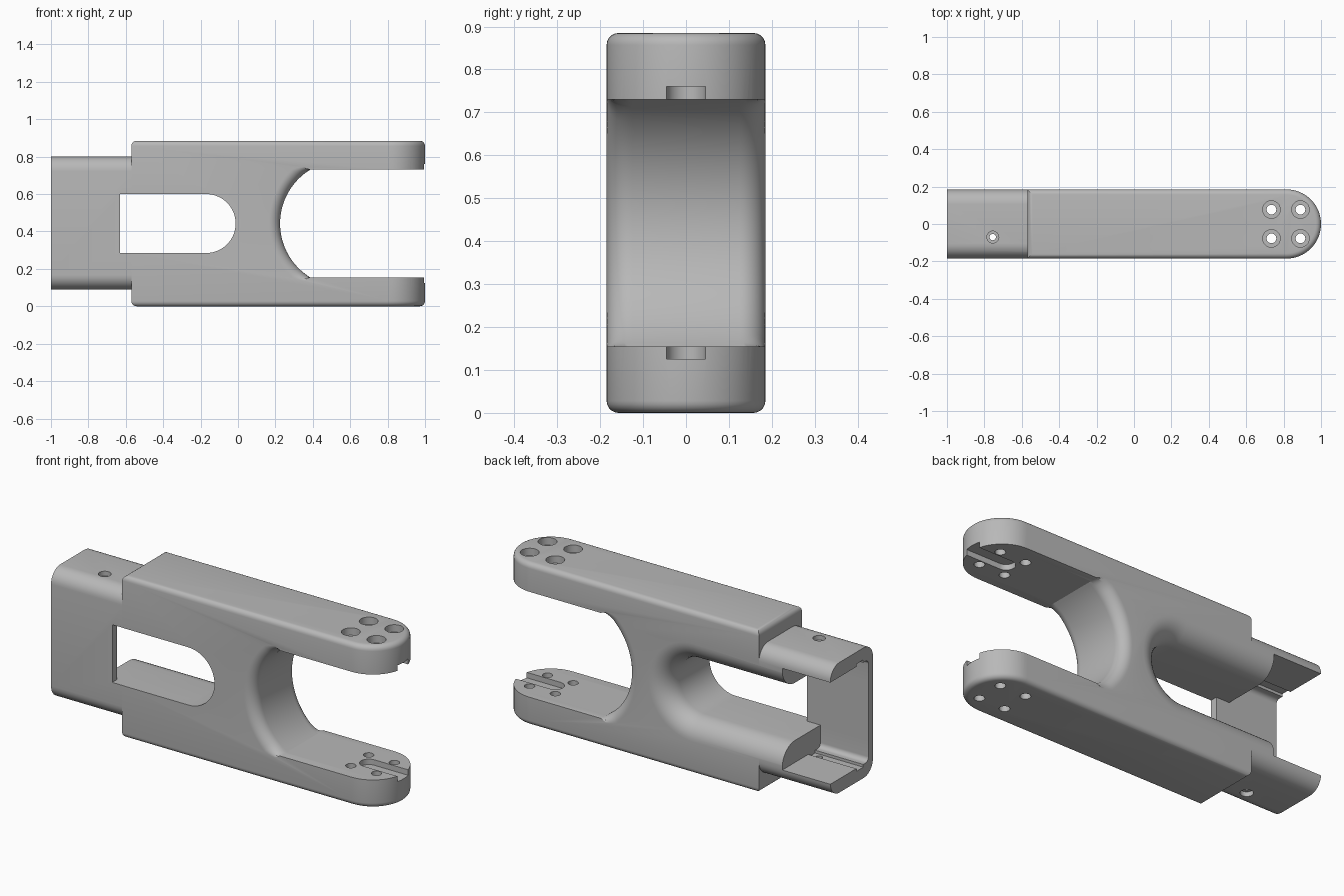
import bpy, bmesh, math

cube = bpy.data.objects.get("Cube")
if cube:
    bpy.data.objects.remove(cube, do_unlink=True)

HALF = 0.185          # half thickness of the arm
MID = 0.4425          # height of the centre line
TOP = 0.885

metal = bpy.data.materials.new("grey_metal")
metal.use_nodes = True
metal.diffuse_color = (0.48, 0.48, 0.48, 1)
metal.node_tree.nodes["Principled BSDF"].inputs["Base Color"].default_value = (0.48, 0.48, 0.48, 1)


def loft(name, axis, rings):
    """Closed solid through (level, outline) rings stacked along an axis."""
    place = {"x": lambda a, b, l: (l, a, b),
             "y": lambda a, b, l: (a, l, b),
             "z": lambda a, b, l: (a, b, l)}[axis]
    bm = bmesh.new()
    loops = [[bm.verts.new(place(a, b, level)) for a, b in pts] for level, pts in rings]
    n = len(loops[0])
    for low, high in zip(loops, loops[1:]):
        for i in range(n):
            j = (i + 1) % n
            bm.faces.new((low[i], low[j], high[j], high[i]))
    bm.faces.new(loops[0])
    bm.faces.new(loops[-1])
    bmesh.ops.recalc_face_normals(bm, faces=bm.faces)
    mesh = bpy.data.meshes.new(name)
    bm.to_mesh(mesh)
    bm.free()
    obj = bpy.data.objects.new(name, mesh)
    bpy.context.collection.objects.link(obj)
    return obj


def prism(name, axis, pts, low, high):
    return loft(name, axis, [(low, pts), (high, pts)])


def arc(cx, cy, r, start, end, steps):
    angles = [math.radians(start + (end - start) * i / steps) for i in range(steps + 1)]
    return [(cx + r * math.cos(t), cy + r * math.sin(t)) for t in angles]


def rounded_rect(a0, a1, b0, b1, r):
    return (arc(a1 - r, b1 - r, r, 0, 90, 8) + arc(a0 + r, b1 - r, r, 90, 180, 8)
            + arc(a0 + r, b0 + r, r, 180, 270, 8) + arc(a1 - r, b0 + r, r, 270, 360, 8))


def combine(target, tool, operation="DIFFERENCE"):
    mod = target.modifiers.new(operation.title(), "BOOLEAN")
    mod.operation = operation
    mod.solver = "EXACT"
    mod.object = tool
    bpy.context.view_layer.objects.active = target
    bpy.ops.object.modifier_apply(modifier=mod.name)
    bpy.data.objects.remove(tool, do_unlink=True)


def flare(y, r):
    """Outward growth of an opening whose rim is rounded by radius r."""
    d = min(max(y - (HALF - r), 0), r)
    return r - math.sqrt(r * r - d * d)


def rim_levels(r, steps=10):
    return [HALF - r + r * math.sin(math.pi / 2 * i / steps) for i in range(steps + 1)] + [0.25]


# Main arm: round-ended plan with softened top and bottom rims
plan = arc(1 - HALF, 0, HALF, -90, 90, 32) + [(-0.57, HALF), (-0.57, -HALF)]
arm = prism("fork_arm", "z", plan, 0, TOP)
bm = bmesh.new()
bm.from_mesh(arm.data)
rims = [e for e in bm.edges if abs(e.verts[0].co.z - e.verts[1].co.z) < 0.001]
bmesh.ops.bevel(bm, geom=rims, offset=0.028, segments=5, profile=0.5, affect="EDGES")
bm.to_mesh(arm.data)
bm.free()

# Narrower rounded tenon
tenon = prism("tenon", "x", rounded_rect(-0.184, 0.184, 0.09, 0.8, 0.078), -1, -0.5)
combine(arm, tenon, "UNION")

# Fork opening: circular throat with rounded rims on both sides
R, SPREAD, RIM = 0.338, 58.3, 0.06
throat_x = 0.563


def throat(y):
    pts = []
    for i in range(41):
        s = -1 + i / 20
        t = math.radians(180 + SPREAD * s)
        r = R + flare(abs(y), RIM) * min(1, 5 * (1 - abs(s))) ** 0.5
        pts.append((throat_x + r * math.cos(t), MID + r * math.sin(t)))
    return pts + [(1.2, pts[-1][1]), (1.2, pts[0][1])]


levels = rim_levels(RIM)
levels = [-y for y in reversed(levels)] + levels
combine(arm, loft("throat_cutter", "y", [(y, throat(y)) for y in levels]))


# Long slot, with a large rounded rim at the back only
def slot(left, grow):
    r = 0.1575 + grow
    return arc(-0.17, MID, r, -90, 90, 28) + [(left, MID + r), (left, MID - r)]


BACK = 0.11
WEB = -0.145
rings = [(y, slot(-1.1, flare(y, BACK))) for y in [WEB] + rim_levels(BACK)]
combine(arm, loft("slot_cutter", "y", rings))
combine(arm, prism("window_cutter", "y", slot(-0.63, 0), -0.25, -0.1))

# Open channel in the tenon, leaving a thin front web
channel = rounded_rect(WEB, 0.3, 0.165, 0.72, 0.025)
combine(arm, prism("channel_cutter", "x", channel, -1.1, -0.71))

# Shallow groove and a small hole in each tenon flange
groove = [(-0.1, 0.15), (-0.04, 0.15), (-0.04, 0.735), (-0.1, 0.735)]
combine(arm, prism("groove_cutter", "x", groove, -1.1, -0.71))
combine(arm, prism("pin_hole_cutter", "z", arc(-0.755, -0.07, 0.017, 0, 345, 23), -0.1, 1))
for low, high in ((0, 0.115), (0.775, 1)):
    combine(arm, prism("pin_recess_cutter", "z", arc(-0.755, -0.07, 0.032, 0, 345, 23), low, high))

# Key slots on the inner faces of both prongs
key = arc(0.79, 0, 0.046, 90, 270, 16) + [(1.2, -0.046), (1.2, 0.046)]
for low, high in ((0.125, 0.3), (0.6, 0.76)):
    combine(arm, prism("key_slot_cutter", "z", key, low, high))

# Four bolt holes through both prongs, counterbored on top
for x in (0.735, 0.89):
    for y in (-0.077, 0.077):
        combine(arm, prism("bolt_hole_cutter", "z", arc(x, y, 0.026, 0, 345, 23), -0.1, 1))
        combine(arm, prism("counterbore_cutter", "z", arc(x, y, 0.047, 0, 348, 29), TOP - 0.04, 1))

# Finish: one material, smooth curves with sharp edges kept
arm.data.materials.clear()
arm.data.materials.append(metal)
for poly in arm.data.polygons:
    poly.material_index = 0
bpy.ops.object.select_all(action="DESELECT")
arm.select_set(True)
bpy.context.view_layer.objects.active = arm
bpy.ops.object.shade_smooth_by_angle(angle=math.radians(30))
